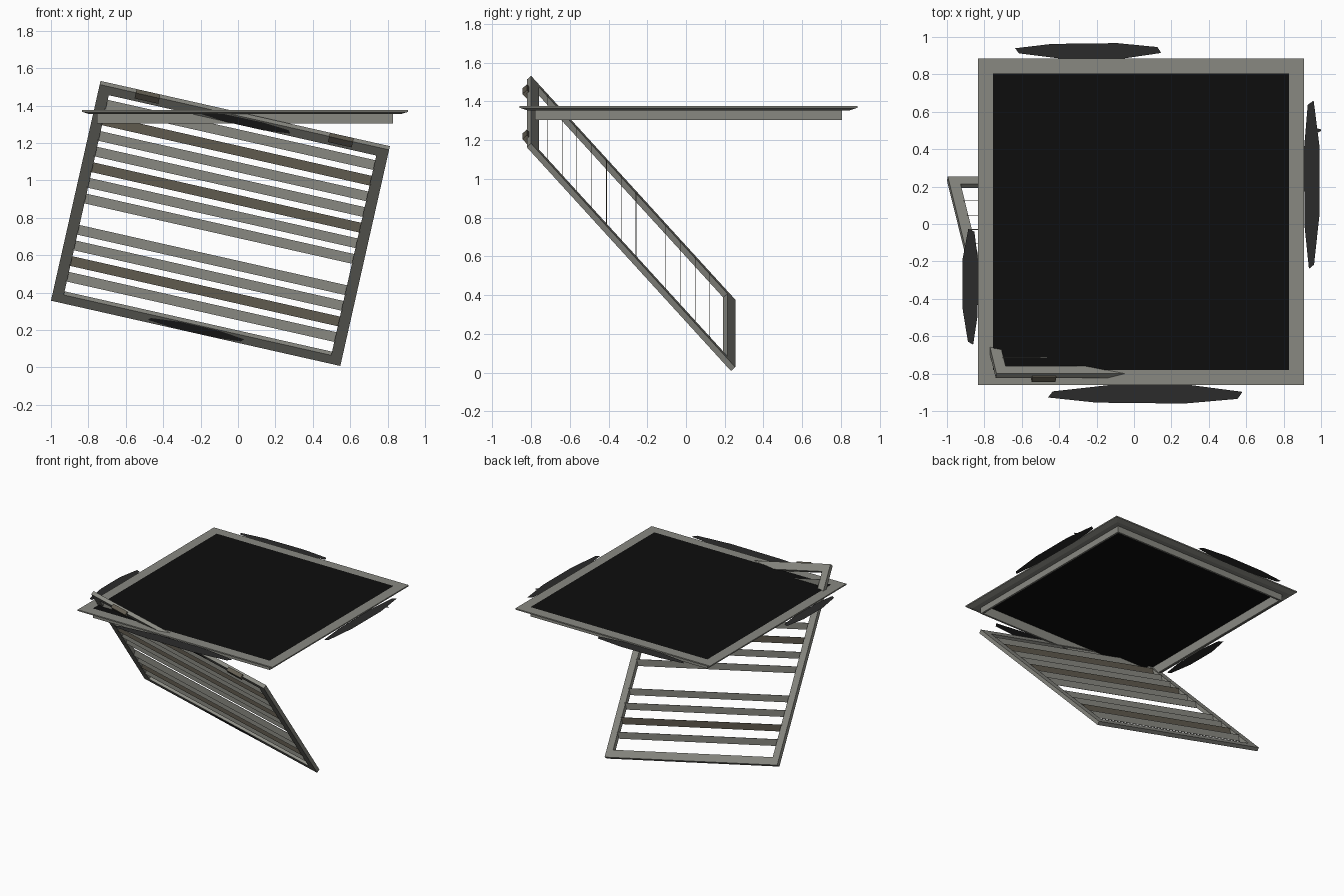
import bpy, bmesh, math
from mathutils import Vector, Matrix

if "Cube" in bpy.data.objects:
    bpy.data.objects.remove(bpy.data.objects["Cube"])


def material(name, rgb):
    m = bpy.data.materials.new(name)
    m.diffuse_color = (*rgb, 1)
    m.use_nodes = True
    m.node_tree.nodes["Principled BSDF"].inputs["Base Color"].default_value = m.diffuse_color
    return m


STEEL = material("weathered_grey", (0.25, 0.25, 0.222))
RUST = material("rusty_brown", (0.115, 0.103, 0.077))
DIRT = material("dark_dirt", (0.024, 0.024, 0.024))
VOID = material("black_opening", (0.004, 0.004, 0.004))


def finish(name, bm, mat):
    me = bpy.data.meshes.new(name)
    bm.to_mesh(me)
    bm.free()
    me.materials.append(mat)
    ob = bpy.data.objects.new(name, me)
    bpy.context.collection.objects.link(ob)
    return ob


def box(name, center, axes, size, mat):
    """Box with its sides along three given unit axes."""
    bm = bmesh.new()
    bmesh.ops.create_cube(bm, size=1)
    for v in bm.verts:
        v.co = center + sum((a * (s * c) for a, s, c in zip(axes, size, v.co)), Vector())
    bmesh.ops.recalc_face_normals(bm, faces=bm.faces)
    return finish(name, bm, mat)


def patch(name, center, along, across, length, width, mat=DIRT):
    """Flat, long eight-sided stain (half length, half width)."""
    outline = [(-1, .35), (-.5, .9), (.4, 1), (.95, .5), (1, -.25), (.45, -1), (-.35, -1), (-.95, -.3)]
    bm = bmesh.new()
    bm.faces.new([bm.verts.new(center + along * (a * length) + across * (b * width))
                  for a, b in outline])
    return finish(name, bm, mat)


def square_ring(name, center, half, profile, mat):
    """Sweep an (outward offset, z) profile around a square opening."""
    bm = bmesh.new()
    loops = [[bm.verts.new((center[0] + sx * (half + o), center[1] + sy * (half + o), z))
              for o, z in profile] for sx, sy in ((-1, -1), (1, -1), (1, 1), (-1, 1))]
    n = len(profile)
    for i in range(4):
        a, b = loops[i], loops[(i + 1) % 4]
        for j in range(n):
            k = (j + 1) % n
            bm.faces.new((a[j], b[j], b[k], a[k]))
    bmesh.ops.recalc_face_normals(bm, faces=bm.faces)
    return finish(name, bm, mat)


X, Y, Z = Vector((1, 0, 0)), Vector((0, 1, 0)), Vector((0, 0, 1))

# Fixed vent frame: flange with sloped underside and short collar below
CX, CY, HALF = 0.0375, 0.0125, 0.7925
square_ring("vent_frame", (CX, CY), HALF,
            [(-.015, 1.303), (0, 1.303), (0, 1.354), (.04, 1.354), (.08, 1.367),
             (.08, 1.377), (-.015, 1.377)], STEEL)

# Black opening filling the frame
bm = bmesh.new()
bm.faces.new([bm.verts.new((CX + sx * HALF, CY + sy * HALF, 1.3785))
              for sx, sy in ((-1, -1), (1, -1), (1, 1), (-1, 1))])
finish("dark_opening", bm, VOID)

# Dirt stains spreading from under each side of the flange
ZD = 1.366
patch("dirt_front", Vector((.06, -.91, ZD)), X, -Y, .52, .05)
patch("dirt_back", Vector((-.245, .925, ZD)), X, Y, .39, .042)
patch("dirt_left", Vector((-.875, -.335, ZD)), Y, X, .31, .043)
patch("dirt_right", Vector((.95, .21, ZD)), Y, -X, .45, .042)
patch("dirt_right_speck", Vector((.963, .5, ZD)), X, Y, .037, .012)

# Fallen grate: U runs along the slats, V down the slope, N is its upper normal
U = Vector((.9755, 0, -.22)).normalized()
V = Vector((-.163, .665, -.729))
V = (V - U * V.dot(U)).normalized()
N = U.cross(V)
AX = (U, V, N)
TL = Vector((-.735, -.80, 1.532))
S, W, T = 1.586, .06, .03


def on_grate(u, v, n):
    return TL + U * u + V * v + N * n


for name, v in (("grate_top_rail", W / 2), ("grate_bottom_rail", S - W / 2)):
    box(name, on_grate(S / 2, v, -T / 2), AX, (S, W, T), STEEL)
for name, u in (("grate_left_rail", W / 2), ("grate_right_rail", S - W / 2)):
    box(name, on_grate(u, S / 2, -T / 2), AX, (W, S - 2 * W, T), STEEL)

# Upright slats, one missing, three of them rusty
for k in range(12):
    if k == 7:
        continue
    y = -.716 + .0763 * k
    c = on_grate(S / 2, (y + T / 2 * N.y - TL.y) / V.y, -T / 2)
    box(f"slat_{k + 1}", c, (U, Y, U.cross(Y)), (S - 1.8 * W, .003, .053),
        RUST if k in (1, 4, 10) else STEEL)

# Broken hinge blocks on the top rail
for name, u in (("left_hinge", S / 2 - .53), ("right_hinge", S / 2 + .53)):
    box(name, on_grate(u, .006, -T - .002), AX, (.13, .04, .032), RUST)

# Dirt stains on the underside of the grate rails
patch("grate_dirt_top", on_grate(.79, .033, -T - .002), U, -V, .262, .027)
patch("grate_dirt_bottom", on_grate(.79, S - .03, -T - .002), U, V, .262, .027)
